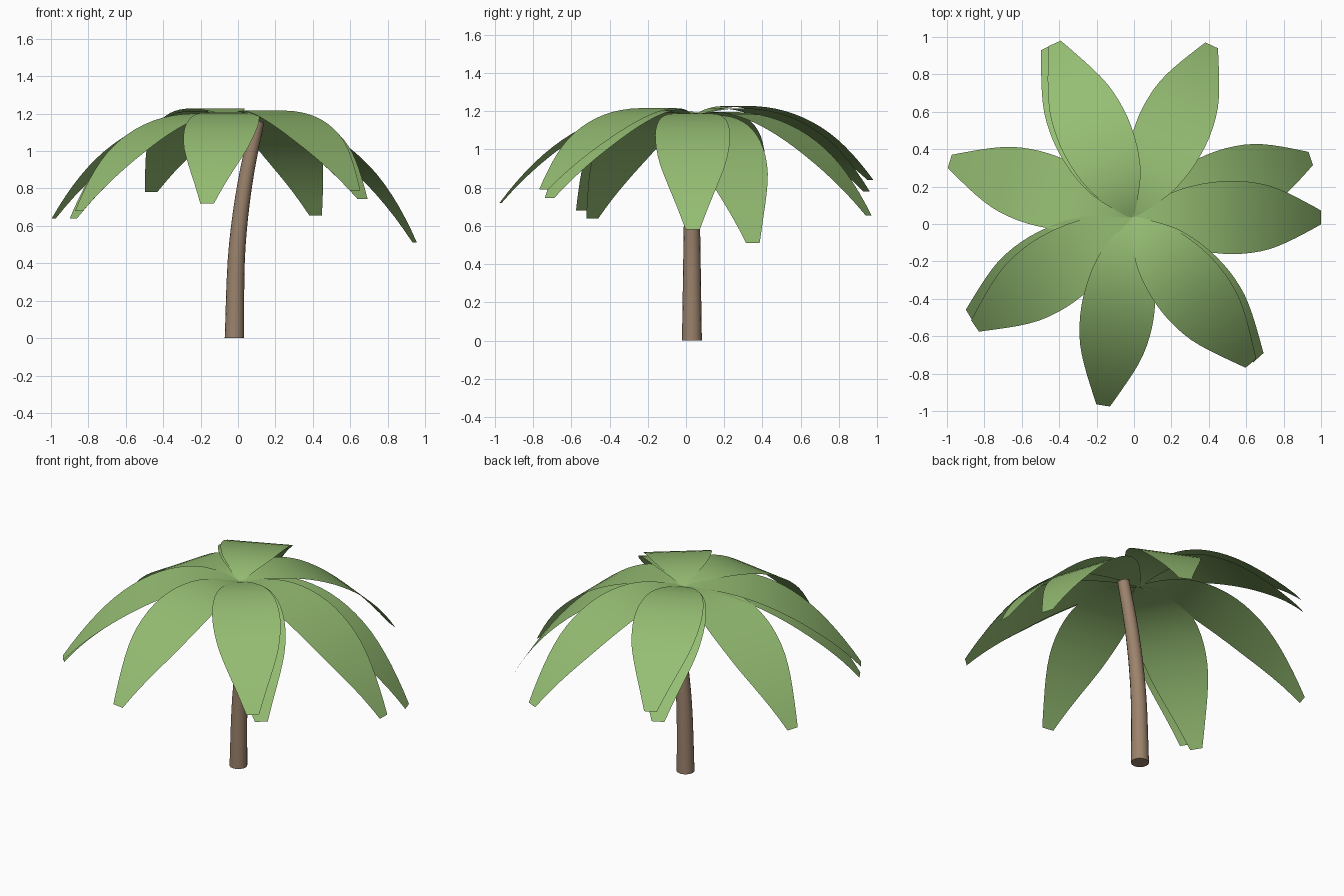
import bpy
import math
from mathutils import Vector

if "Cube" in bpy.data.objects:
    bpy.data.objects.remove(bpy.data.objects["Cube"])


def material(name, color):
    m = bpy.data.materials.new(name)
    m.diffuse_color = (*color, 1)
    m.use_nodes = True
    m.node_tree.nodes["Principled BSDF"].inputs["Base Color"].default_value = m.diffuse_color
    return m


def make_object(name, verts, faces, mat):
    mesh = bpy.data.meshes.new(name)
    mesh.from_pydata(verts, [], faces)
    mesh.materials.append(mat)
    obj = bpy.data.objects.new(name, mesh)
    bpy.context.collection.objects.link(obj)
    bpy.ops.object.select_all(action='DESELECT')
    obj.select_set(True)
    bpy.context.view_layer.objects.active = obj
    bpy.ops.object.shade_smooth_by_angle(angle=math.radians(40))
    return obj


def sample(table, t):
    """Smooth value between (t, value) pairs (Catmull-Rom)."""
    i = max(k for k in range(len(table) - 1) if table[k][0] <= t)
    (t0, a), (t1, b) = table[i], table[i + 1]
    pa, na = table[max(i - 1, 0)], table[i + 1]
    pb, nb = table[i], table[min(i + 2, len(table) - 1)]
    ma = (na[1] - pa[1]) / (na[0] - pa[0]) * (t1 - t0)
    mb = (nb[1] - pb[1]) / (nb[0] - pb[0]) * (t1 - t0)
    u = (t - t0) / (t1 - t0)
    return ((2*u**3 - 3*u**2 + 1) * a + (u**3 - 2*u**2 + u) * ma
            + (3*u**2 - 2*u**3) * b + (u**3 - u**2) * mb)


leaf_green = material("leaf green", (0.30, 0.51, 0.17))
bark_brown = material("bark brown", (0.33, 0.225, 0.15))

CROWN = Vector((-0.01, 0.035, 1.17))
HALF_WIDTH = [(0, 0.012), (0.1, 0.075), (0.2, 0.133), (0.3, 0.168), (0.4, 0.188),
              (0.5, 0.196), (0.6, 0.19), (0.7, 0.17), (0.8, 0.132), (0.9, 0.085),
              (1, 0.037)]
# Inner control points of the leaf curve: (along chord, above chord)
BEND_1, BEND_2 = (0.22, 0.212), (0.6, 0.205)


def frond(name, tip, steps=20, cols=2):
    """Flat-section leaf that bends early and runs straighter to its tip."""
    span = Vector(tip) - CROWN
    out = Vector((span.x, span.y, 0)).normalized()
    side = Vector((-out.y, out.x, 0))
    chord = span.length
    along = span / chord
    up = along.cross(side)
    verts, faces = [], []
    for i in range(steps + 1):
        t = i / steps
        b1, b2, b3 = 3 * t * (1 - t)**2, 3 * t * t * (1 - t), t**3
        x = b1 * BEND_1[0] + b2 * BEND_2[0] + b3
        h = b1 * BEND_1[1] + b2 * BEND_2[1]
        p = CROWN + (along * x + up * h) * chord
        w = sample(HALF_WIDTH, t)
        verts += [p + side * w * (2 * j / cols - 1) for j in range(cols + 1)]
    n = cols + 1
    for i in range(steps):
        for j in range(cols):
            k = i * n + j
            faces.append((k, k + n, k + n + 1, k + 1))
    make_object(name, verts, faces, leaf_green)


# Crown of drooping leaves, each given by its tip
TIPS = [(1.0, 0.035, 0.58), (0.945, 0.35, 0.51), (0.415, 0.955, 0.655),
        (-0.425, 0.965, 0.84), (-0.465, 0.945, 0.78), (-0.985, 0.335, 0.64),
        (-0.88, -0.49, 0.64), (-0.85, -0.545, 0.68), (-0.165, -0.97, 0.72),
        (0.625, -0.745, 0.79), (0.665, -0.715, 0.745)]
for number, tip in enumerate(TIPS, 1):
    frond(f"palm_leaf_{number}", tip)

# Tapered trunk, leaning more towards the top
LEAN = [(0, -0.019), (0.4, -0.01), (0.65, 0.012), (0.9, 0.05), (1.16, 0.106)]
SIDES, RINGS = 16, 14
verts, faces = [], []
for i in range(RINGS + 1):
    z = 1.16 * i / RINGS
    x = sample(LEAN, z)
    r = 0.052 - 0.018 * i / RINGS
    for s in range(SIDES):
        a = 2 * math.pi * s / SIDES
        verts.append((x + r * math.cos(a), 0.031 + r * math.sin(a),
                      z - 0.25 * r * math.cos(a) * i / RINGS))
for i in range(RINGS):
    for s in range(SIDES):
        k, m = i * SIDES + s, i * SIDES + (s + 1) % SIDES
        faces.append((k, m, m + SIDES, k + SIDES))
faces.append(tuple(reversed(range(SIDES))))
faces.append(tuple(range(RINGS * SIDES, (RINGS + 1) * SIDES)))
make_object("trunk", verts, faces, bark_brown)
